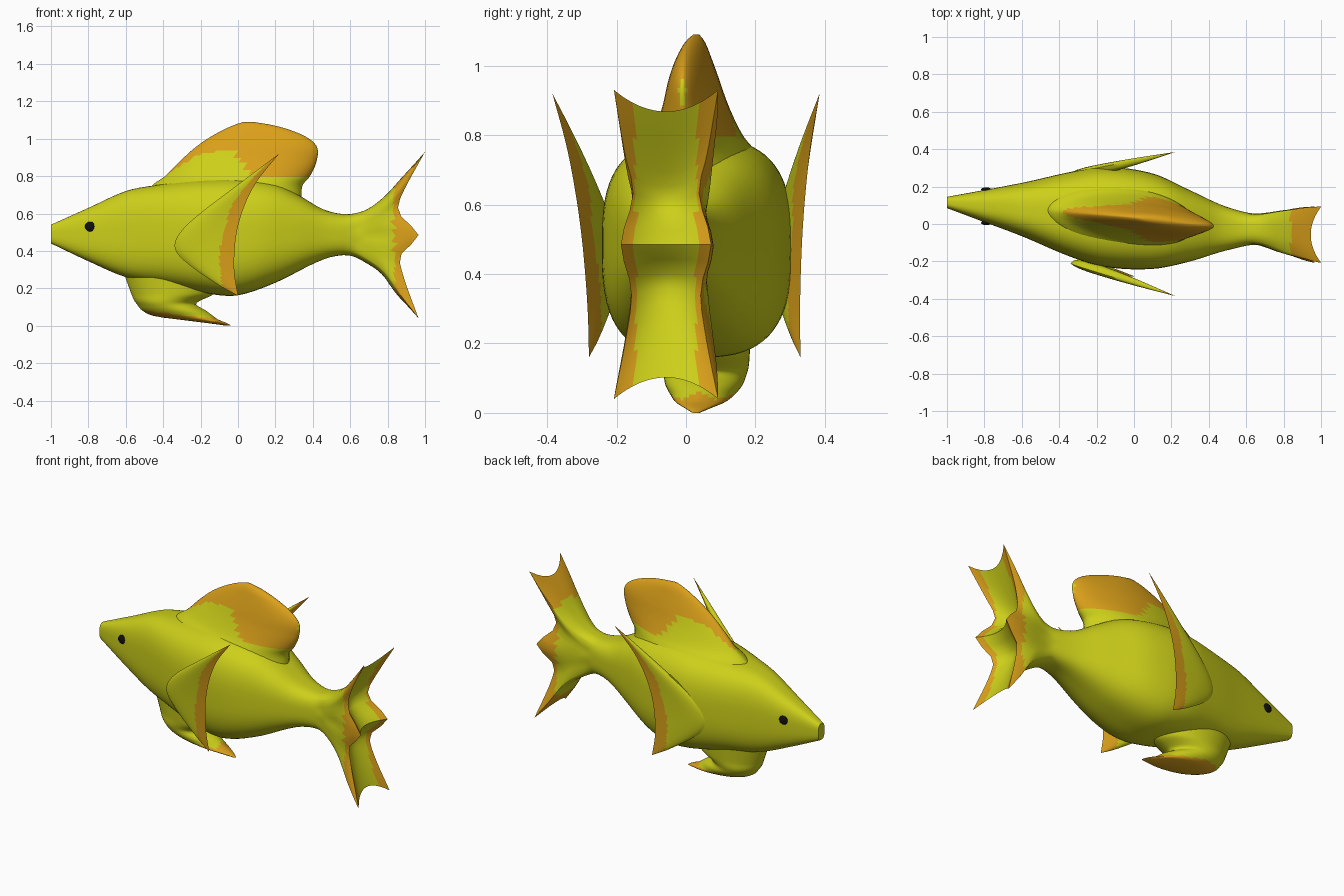
import bpy, bmesh, math
from mathutils import Vector

if "Cube" in bpy.data.objects:
    bpy.data.objects.remove(bpy.data.objects["Cube"])


def material(name, rgb):
    m = bpy.data.materials.new(name)
    m.diffuse_color = (*rgb, 1)
    m.use_nodes = True
    m.node_tree.nodes["Principled BSDF"].inputs["Base Color"].default_value = m.diffuse_color
    return m


YELLOW = material("yellow_green", (0.61, 0.63, 0.01))
ORANGE = material("orange", (0.70, 0.35, 0.01))
BLACK = material("black", (0.005, 0.005, 0.005))


def curve(pts, x):
    """Smooth interpolation through (x, value) points."""
    n = len(pts)
    x = min(max(x, pts[0][0]), pts[-1][0])
    i = next(k for k in range(n - 1) if x <= pts[k + 1][0])

    def slope(k):
        a, b = pts[max(k - 1, 0)], pts[min(k + 1, n - 1)]
        return (b[1] - a[1]) / (b[0] - a[0])
    (x0, y0), (x1, y1) = pts[i], pts[i + 1]
    d = x1 - x0
    t = (x - x0) / d
    return ((2*t**3 - 3*t*t + 1) * y0 + (t**3 - 2*t*t + t) * d * slope(i)
            + (3*t*t - 2*t**3) * y1 + (t**3 - t*t) * d * slope(i + 1))


def finish(name, bm, is_orange=None, angle=50):
    bmesh.ops.remove_doubles(bm, verts=bm.verts, dist=0.0003)
    bmesh.ops.recalc_face_normals(bm, faces=bm.faces)
    if is_orange:
        for f in bm.faces:
            f.material_index = int(is_orange(f.calc_center_median()))
    me = bpy.data.meshes.new(name)
    bm.to_mesh(me)
    bm.free()
    me.materials.append(YELLOW)
    me.materials.append(ORANGE)
    ob = bpy.data.objects.new(name, me)
    bpy.context.collection.objects.link(ob)
    bpy.ops.object.select_all(action='DESELECT')
    ob.select_set(True)
    bpy.context.view_layer.objects.active = ob
    bpy.ops.object.shade_smooth_by_angle(angle=math.radians(angle))
    return ob


def skin(bm, rows, closed=True, mat=0):
    vs = [[bm.verts.new(p) for p in r] for r in rows]
    for a, b in zip(vs, vs[1:]):
        n = len(a)
        for i in range(n if closed else n - 1):
            j = (i + 1) % n
            f = bm.faces.new((a[i], a[j], b[j], b[i]))
            f.material_index = mat(f.calc_center_median()) if callable(mat) else mat
    return vs


# Body outlines along x
TOP = [(-1, .54), (-.8, .63), (-.6, .72), (-.45, .75), (-.2, .785), (0, .79), (.2, .76), (.33, .695),
       (.45, .625), (.55, .598), (.62, .6), (.7, .63), (.8, .71), (.9, .82), (1, .93)]
BOTTOM = [(-1, .44), (-.8, .345), (-.6, .26), (-.4, .22), (-.15, .17), (0, .163), (.2, .23), (.4, .33),
          (.5, .368), (.6, .375), (.7, .33), (.8, .26), (.9, .14), (1, .04)]
LEFT = [(-1, .145), (-.6, .22), (-.33, .28), (-.15, .305), (.1, .27), (.3, .18), (.5, .09), (.7, .05), (1, .09)]
RIGHT = [(-1, .085), (-.8, .01), (-.6, -.065), (-.34, -.175), (-.15, -.23), (.1, -.24), (.3, -.2),
         (.5, -.14), (.7, -.11), (1, -.205)]
# Tail trailing edge x and half width against height fraction
TAIL_X = [(-1, .965), (-.46, .88), (-.24, .87), (0, .965), (.2, .88), (.3, .855), (.48, .875), (1, 1)]
TAIL_W = [(-1, .15), (-.6, .115), (-.3, .10), (0, .13), (.33, .095), (.6, .12), (1, .15)]


def centre_y(x):
    return (curve(LEFT, x) + curve(RIGHT, x)) / 2


def body_point(u, f, x):
    """Square coordinates (u, f) at station x; past x=.6 the tail fans out."""
    n = 2.9
    k = (abs(u)**n + abs(f)**n) ** (1 / n)
    t = max(0, (x - .6) / .4)
    su, sf = (u / k * (1 - t) + u * t, f / k * (1 - t) + f * t) if t < 1 else (u, f)
    zt, zb = curve(TOP, x), curve(BOTTOM, x)
    w = (curve(LEFT, x) - curve(RIGHT, x)) / 2
    w += (curve(TAIL_W, f) - w) * t**1.3
    hollow = (1 - u * u) * t * t
    z = (zt + zb) / 2 + sf * ((zt - zb) / 2 - .062 * hollow)
    px = x
    if t > 0:
        px = .6 + (curve(TAIL_X, f) - .6) * t - .055 * hollow
    return Vector((px, centre_y(x) + su * w, z))


# Body with fanned double tail
M = 20
line = [math.sin(math.pi / 4 * (2 * i / M - 1)) / math.sin(math.pi / 4) for i in range(M + 1)]
square = ([(u, -1) for u in line[:-1]] + [(1, f) for f in line[:-1]]
          + [(-u, 1) for u in line[:-1]] + [(-1, -f) for f in line[:-1]])
stations = [-1 + 1.6 * i / 44 for i in range(45)] + [.6 + .4 * i / 18 for i in range(1, 19)]
bm = bmesh.new()
rings = skin(bm, [[body_point(u, f, x) for u, f in square] for x in stations],
             mat=lambda c: int(c.x > .838))
bm.faces.new(rings[0])
skin(bm, [[body_point(u, f, 1) for u in line] for f in line], closed=False,
     mat=lambda c: int(abs(c.y + .0575) > .088))
finish("body_and_tail", bm)


def ridge_fin(name, levels, z0, z1, steps, offset, is_orange):
    """Upright fin: lens sections stacked in z, levels = (z, front x, rear x, half width)."""
    cols = [[(l[0], l[k]) for l in levels] for k in (1, 2, 3)]
    rows = []
    for i in range(steps + 1):
        z = z0 + (z1 - z0) * i / steps
        a, b, w = (curve(c, z) for c in cols)
        row = []
        for k in range(48):
            ang = 2 * math.pi * k / 48
            x = (a + b) / 2 - (b - a) / 2 * math.cos(ang)
            s = math.sin(ang)
            row.append((x, centre_y(x) + offset + w * math.copysign(abs(s)**1.2, s), z))
        rows.append(row)
    bm = bmesh.new()
    vs = skin(bm, rows)
    bm.faces.new(vs[0])
    bm.faces.new(vs[-1])
    finish(name, bm, is_orange, 60)


# Dorsal fin
EDGE = [(-.46, .76), (-.2, .92), (-.03, .945), (.08, .8), (.42, .8)]


def dorsal_orange(c):
    for (x0, z0), (x1, z1) in zip(EDGE, EDGE[1:]):
        if x0 <= c.x <= x1:
            return c.z > z0 + (z1 - z0) * (c.x - x0) / (x1 - x0)
    return False


ridge_fin("dorsal_fin", [(.68, -.5, .34, .19), (.75, -.46, .345, .16), (.8, -.39, .385, .125), (.88, -.31, .42, .09),
                         (.96, -.22, .42, .065), (1.02, -.13, .345, .045), (1.07, -.03, .2, .025),
                         (1.09, .03, .08, .008)], .68, 1.09, 32, 0.01, dorsal_orange)

# Ventral fin
ridge_fin("ventral_fin", [(0, -.06, -.035, .01), (.015, -.17, -.06, .04), (.03, -.29, -.1, .07), (.05, -.44, -.13, .09),
                          (.08, -.51, -.17, .11), (.115, -.54, -.225, .12), (.135, -.555, -.2, .125),
                          (.17, -.57, -.13, .13), (.28, -.61, -.08, .14)], 0, .28, 32, 0,
          lambda c: c.z < .075 - .12 * (c.x + .45) or (c.x > -.14 and c.z < .08))

# Pectoral fins: front and rear edges from bottom tip to top tip
FRONT_X = [(0, 0), (.12, -.1), (.3, -.26), (.42, -.335), (.5, -.325), (.6, -.24), (.8, 0), (1, .22)]
FRONT_Z = [(0, .16), (.12, .215), (.3, .325), (.42, .405), (.5, .475), (.6, .57), (.8, .755), (1, .92)]
REAR_X = [(0, 0), (.2, -.02), (.45, -.01), (.65, .03), (.82, .1), (1, .22)]
REAR_Z = [(0, .16), (.2, .3), (.45, .48), (.65, .63), (.82, .77), (1, .92)]


def pectoral(name, side, a, b, c):
    bm = bmesh.new()
    for inner in (False, True):
        rows = []
        for i in range(41):
            v = i / 40
            fx, fz, rx, rz = (curve(q, v) for q in (FRONT_X, FRONT_Z, REAR_X, REAR_Z))
            row = []
            for k in range(19):
                s = k / 18
                x, z = fx + (rx - fx) * s, fz + (rz - fz) * s
                bulge = math.sin(math.pi * v) * math.sin(math.pi * s**.6)
                y = a + b * x + c * z + side * bulge * (-.04 if inner else .018)
                row.append((x, y, z))
            rows.append(row)
        skin(bm, rows, closed=False)

    def band(p):
        left = curve([(.16, -.07), (.22, -.085), (.37, -.1), (.46, -.085), (.645, -.03), (.76, .055), (.92, .2)], p.z)
        return p.x > left
    finish(name, bm, band)


pectoral("pectoral_fin_near", -1, -.269, -.255, -.065)
pectoral("pectoral_fin_far", 1, .327, .19, .0175)

# Eyes
for name, y in (("eye_near", curve(RIGHT, -.79)), ("eye_far", curve(LEFT, -.79))):
    bpy.ops.mesh.primitive_uv_sphere_add(segments=16, ring_count=10, radius=1, location=(-.79, y, .53))
    eye = bpy.context.object
    eye.name = name
    eye.scale = (.028, .012, .026)
    eye.data.materials.append(BLACK)
    bpy.ops.object.shade_smooth()
